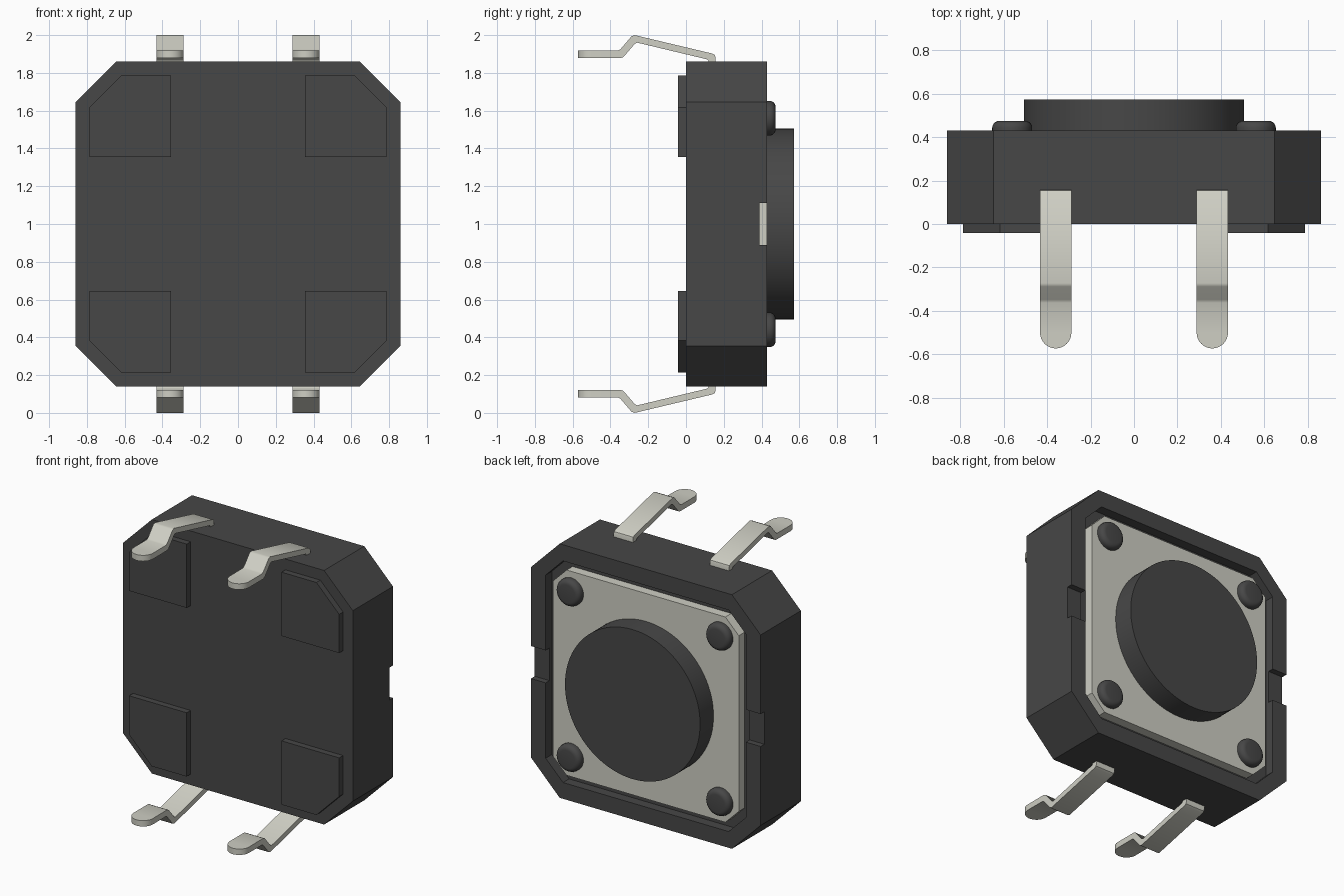
import bpy, bmesh, math
from mathutils import Vector

if "Cube" in bpy.data.objects:
    bpy.data.objects.remove(bpy.data.objects["Cube"])

CENTRE = Vector((0, 0, 1))  # every part shares this origin, so mirroring is simple


def material(name, rgb, rough):
    m = bpy.data.materials.new(name)
    m.use_nodes = True
    m.diffuse_color = (*rgb, 1)
    bsdf = m.node_tree.nodes["Principled BSDF"]
    bsdf.inputs["Base Color"].default_value = (*rgb, 1)
    bsdf.inputs["Roughness"].default_value = rough
    return m


BLACK = material("black plastic", (0.063, 0.063, 0.063), 0.6)
METAL = material("pale metal", (0.62, 0.62, 0.55), 0.5)


def loft(name, rings, mat, mirror=False, smooth=False):
    """Skin a list of equal-length point rings and cap both ends."""
    bm = bmesh.new()
    loops = [[bm.verts.new(p) for p in ring] for ring in rings]
    n = len(loops[0])
    for a, b in zip(loops, loops[1:]):
        for i in range(n):
            j = (i + 1) % n
            bm.faces.new((a[i], a[j], b[j], b[i]))
    bm.faces.new(loops[0][::-1])
    bm.faces.new(loops[-1])
    bmesh.ops.recalc_face_normals(bm, faces=bm.faces)
    mesh = bpy.data.meshes.new(name)
    bm.to_mesh(mesh)
    bm.free()
    mesh.materials.append(mat)
    ob = bpy.data.objects.new(name, mesh)
    ob.location = CENTRE
    bpy.context.collection.objects.link(ob)
    bpy.ops.object.select_all(action='DESELECT')
    ob.select_set(True)
    bpy.context.view_layer.objects.active = ob
    if smooth:
        bpy.ops.object.shade_smooth_by_angle(angle=math.radians(35))
    if mirror:
        mod = ob.modifiers.new("four corners", 'MIRROR')
        mod.use_axis = (True, False, True)
    return ob


def octagon(h, c, y):
    """Square of half size h with corners cut by c, in the plane at depth y."""
    k = h - c
    return [(x, y, z) for x, z in ((h, -k), (h, k), (k, h), (-k, h),
                                   (-h, k), (-h, -k), (-k, -h), (k, -h))]


def circle(r, y, n, cx=0, cz=0):
    return [(cx + r * math.cos(t), y, cz + r * math.sin(t))
            for t in (2 * math.pi * i / n for i in range(n))]


# Housing with a shallow recess in the back
body = loft("housing", [octagon(0.86, 0.215, 0), octagon(0.86, 0.215, 0.43),
                        octagon(0.75, 0.13, 0.43), octagon(0.75, 0.13, 0.365)], BLACK)

# Notches through the left and right rims
for side in (-1, 1):
    rings = [[(side * x, y, z) for y, z in ((0.39, -0.11), (0.39, 0.11), (0.5, 0.11), (0.5, -0.11))]
             for x in (0.72, 0.95)]
    cutter = loft("notch_cutter", rings, BLACK)
    cutter.hide_render = True
    bpy.context.view_layer.objects.active = body
    mod = body.modifiers.new("notch", 'BOOLEAN')
    mod.operation = 'DIFFERENCE'
    mod.solver = 'EXACT'
    mod.object = cutter
    bpy.ops.object.modifier_apply(modifier=mod.name)
    bpy.data.objects.remove(cutter)

# Metal cover plate sitting in the recess
loft("cover_plate", [octagon(0.695, 0.10, 0.36), octagon(0.695, 0.10, 0.428)], METAL)

# Round push button
loft("button", [circle(0.506, 0.40, 96), circle(0.506, 0.572, 96)], BLACK, smooth=True)

# Rounded rivet heads in the corners of the plate
profile = [(0.092, 0.41), (0.092, 0.442)]
profile += [(0.06 + 0.032 * math.cos(t), 0.442 + 0.032 * math.sin(t))
            for t in (math.pi / 2 * i / 5 for i in range(1, 6))]
loft("rivets", [circle(r, y, 32, 0.56, 0.56) for r, y in profile], BLACK,
     mirror=True, smooth=True)

# Standoff pads on the front, outer corner cut
pad = ((0.355, 0.355), (0.787, 0.355), (0.787, 0.617), (0.617, 0.787), (0.355, 0.787))
loft("standoff_pads", [[(x, y, z) for x, z in pad] for y in (-0.042, 0.01)], BLACK, mirror=True)

# Bent legs: stations of outer (y, z), inner (y, z) and half width
W = 0.072
stations = []
for i in range(9):  # rounded tip
    t = math.pi / 2 * (1 - i / 8)
    y = -0.50 - W * math.sin(t)
    stations.append((y, 0.918, y, 0.878, max(W * math.cos(t), 0.003)))
stations += [
    (-0.362, 0.918, -0.345, 0.878, W),
    (-0.348, 0.924, -0.330, 0.885, W),
    (-0.288, 0.994, -0.270, 0.955, W),
    (-0.272, 1.000, -0.258, 0.960, W),
    (0.140, 0.902, 0.110, 0.872, W),
    (0.153, 0.894, 0.117, 0.866, W),
    (0.157, 0.880, 0.120, 0.860, W),
    (0.157, 0.840, 0.120, 0.840, W),
]
rings = [[(0.36 - w, yo, zo), (0.36 + w, yo, zo), (0.36 + w, yi, zi), (0.36 - w, yi, zi)]
         for yo, zo, yi, zi, w in stations]
loft("legs", rings, METAL, mirror=True, smooth=True)
